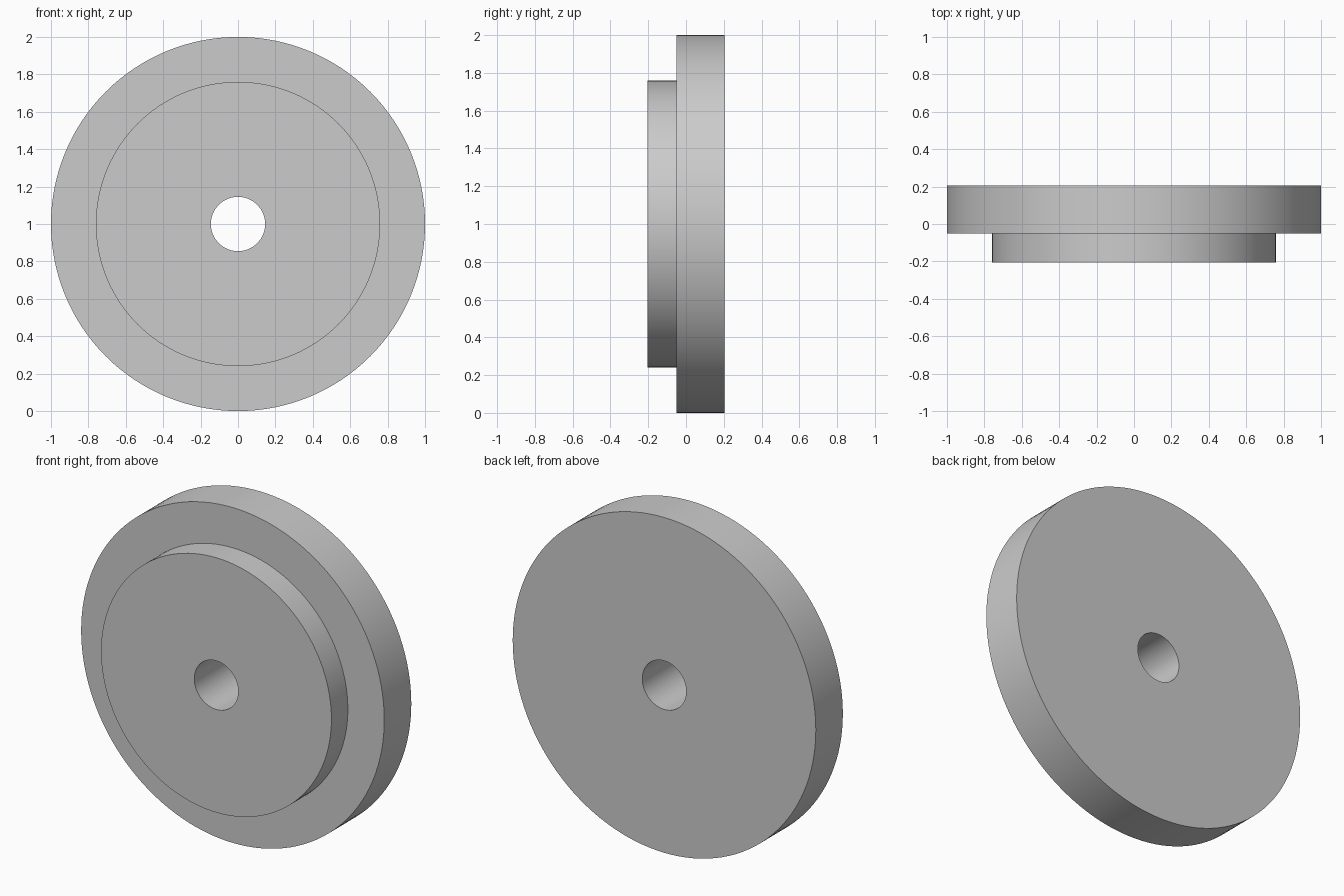
import bpy
import bmesh
import math

cube = bpy.data.objects.get("Cube")
if cube:
    bpy.data.objects.remove(cube, do_unlink=True)

SEGMENTS = 128
CENTRE_Z = 1.0

# Plain grey material
grey = bpy.data.materials.new("plain grey")
grey.use_nodes = True
colour = (0.6, 0.6, 0.6, 1)
grey.diffuse_color = colour
grey.node_tree.nodes["Principled BSDF"].inputs["Base Color"].default_value = colour


def lathe(name, profile):
    """Turn a closed (radius, y) profile around the front-to-back axis."""
    bm = bmesh.new()
    rings = []
    for i in range(SEGMENTS):
        a = math.tau * i / SEGMENTS
        rings.append([bm.verts.new((r * math.cos(a), y, CENTRE_Z + r * math.sin(a)))
                      for r, y in profile])
    count = len(profile)
    for i, ring in enumerate(rings):
        after = rings[(i + 1) % SEGMENTS]
        for j in range(count):
            k = (j + 1) % count
            bm.faces.new((ring[j], ring[k], after[k], after[j]))
    bmesh.ops.recalc_face_normals(bm, faces=bm.faces)
    mesh = bpy.data.meshes.new(name)
    bm.to_mesh(mesh)
    bm.free()
    mesh.materials.append(grey)
    obj = bpy.data.objects.new(name, mesh)
    bpy.context.collection.objects.link(obj)
    bpy.ops.object.select_all(action="DESELECT")
    obj.select_set(True)
    bpy.context.view_layer.objects.active = obj
    bpy.ops.object.shade_smooth_by_angle(angle=math.radians(30))
    return obj


# Wide rear flange, raised front boss and through bore in one turned piece
bore, boss, rim = 0.145, 0.76, 1.0
front, step, back = -0.205, -0.05, 0.205
lathe("stepped_disc", [(bore, front), (boss, front), (boss, step),
                       (rim, step), (rim, back), (bore, back)])
